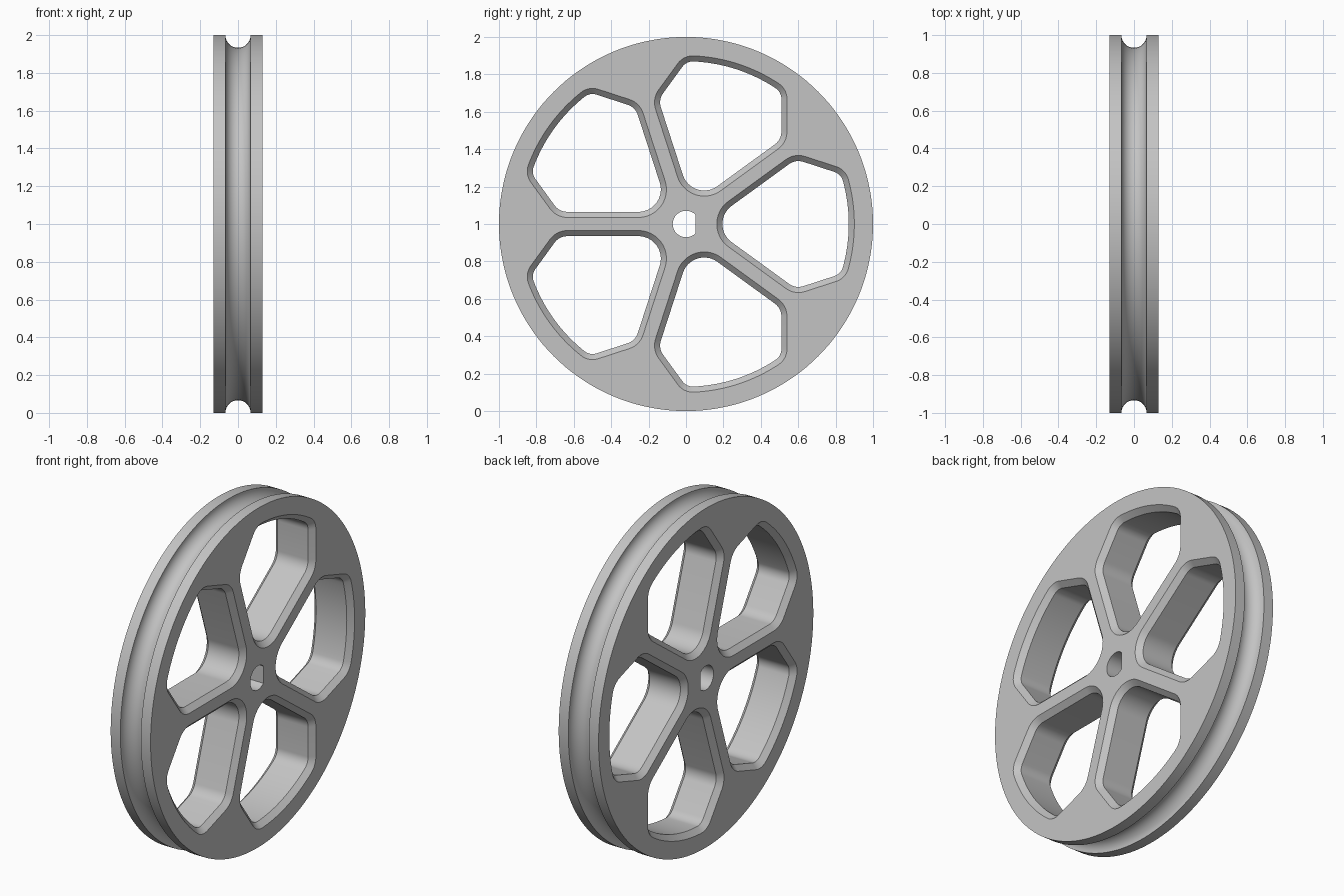
import bpy, bmesh
from math import radians, sin, cos, acos, degrees, pi
from mathutils import Vector, Matrix

cube = bpy.data.objects.get("Cube")
if cube:
    bpy.data.objects.remove(cube, do_unlink=True)

HALF = 0.13        # half thickness of the wheel
GROOVE = 0.067     # radius of the rope groove
CHAMFER = 0.03
SPOKES = 5
CENTRE = Vector((0, 0, 1))

grey = bpy.data.materials.new("plain grey")
grey.use_nodes = True
colour = (0.55, 0.55, 0.55, 1)
grey.diffuse_color = colour
grey.node_tree.nodes["Principled BSDF"].inputs["Base Color"].default_value = colour


def make_object(name, bm):
    bmesh.ops.recalc_face_normals(bm, faces=bm.faces)
    mesh = bpy.data.meshes.new(name)
    bm.to_mesh(mesh)
    bm.free()
    mesh.materials.append(grey)
    obj = bpy.data.objects.new(name, mesh)
    bpy.context.collection.objects.link(obj)
    obj.location = CENTRE
    return obj


def loft(bm, rings):
    """Skin a stack of matching rings and cap both ends."""
    loops = [[bm.verts.new(p) for p in ring] for ring in rings]
    for a, b in zip(loops, loops[1:]):
        for i in range(len(a)):
            j = (i + 1) % len(a)
            bm.faces.new((a[i], a[j], b[j], b[i]))
    bm.faces.new(loops[0])
    bm.faces.new(loops[-1])


def arc(centre, radius, start, end, steps):
    """Points on an arc, angles in degrees."""
    out = []
    for i in range(steps + 1):
        a = radians(start + (end - start) * i / steps)
        out.append(Vector((centre[0] + radius * cos(a), centre[1] + radius * sin(a))))
    return out


def window_outline(grow):
    """Rounded opening between two spokes, enlarged evenly by grow."""
    rim, side, spoke = 0.87, 0.51, 0.065
    r_rim, r_side, r_hub = 0.07, 0.085, 0.12
    n_side, n_spoke = 72, 126          # outward directions of the straight edges
    a = n_side - degrees(acos((side - r_rim) / (rim - r_rim)))
    c_rim = Vector((cos(radians(a)), sin(radians(a)))) * (rim - r_rim)
    lines = Matrix([[cos(radians(n)), sin(radians(n))] for n in (n_side, n_spoke)])
    c_side = lines.inverted() @ Vector((side - r_side, -spoke - r_side))
    c_hub = Vector(((spoke + r_hub) / sin(radians(36)), 0))
    half = arc((0, 0), rim + grow, 0, a, 10)[:-1]
    half += arc(c_rim, r_rim + grow, a, n_side, 8)
    half += arc(c_side, r_side + grow, n_side, n_spoke, 8)
    half += arc(c_hub, r_hub + grow, n_spoke, 180, 10)
    return half + [Vector((p.x, -p.y)) for p in half[-2:0:-1]]


# Grooved wheel disc, turned around the x axis
profile = [(-HALF, 1.0)]
profile += [(-GROOVE * cos(pi * i / 20), 1 - GROOVE * sin(pi * i / 20)) for i in range(21)]
profile += [(HALF, 1.0)]
bm = bmesh.new()
loft(bm, [[(x, p.x, p.y) for p in arc((0, 0), r, 0, 360, 144)[:-1]] for x, r in profile])
wheel = make_object("pulley_wheel", bm)

# Five window cutters, flared at both ends to chamfer the edges
bm = bmesh.new()
extra = 0.01
levels = [(-HALF - extra, CHAMFER + extra), (-HALF + CHAMFER, 0),
          (HALF - CHAMFER, 0), (HALF + extra, CHAMFER + extra)]
for k in range(SPOKES):
    turn = Matrix.Rotation(2 * pi * k / SPOKES, 3, 'X')
    loft(bm, [[turn @ Vector((x, p.x, p.y)) for p in window_outline(g)] for x, g in levels])

# Bore cutter with one flat side
flat = degrees(acos(0.05 / 0.071))
bore = arc((0, 0), 0.071, flat, 360 - flat, 32)
loft(bm, [[(x, p.x, p.y) for p in bore] for x in (-HALF - extra, HALF + extra)])
cutter = make_object("opening_cutter", bm)
cutter.hide_render = True

# Cut the openings and tidy up
cut = wheel.modifiers.new("openings", 'BOOLEAN')
cut.operation = 'DIFFERENCE'
cut.solver = 'EXACT'
cut.object = cutter
bpy.context.view_layer.update()
for obj in bpy.context.selected_objects:
    obj.select_set(False)
wheel.select_set(True)
bpy.context.view_layer.objects.active = wheel
bpy.ops.object.modifier_apply(modifier=cut.name)
bpy.data.objects.remove(cutter, do_unlink=True)
bpy.ops.object.shade_smooth_by_angle(angle=radians(30))
